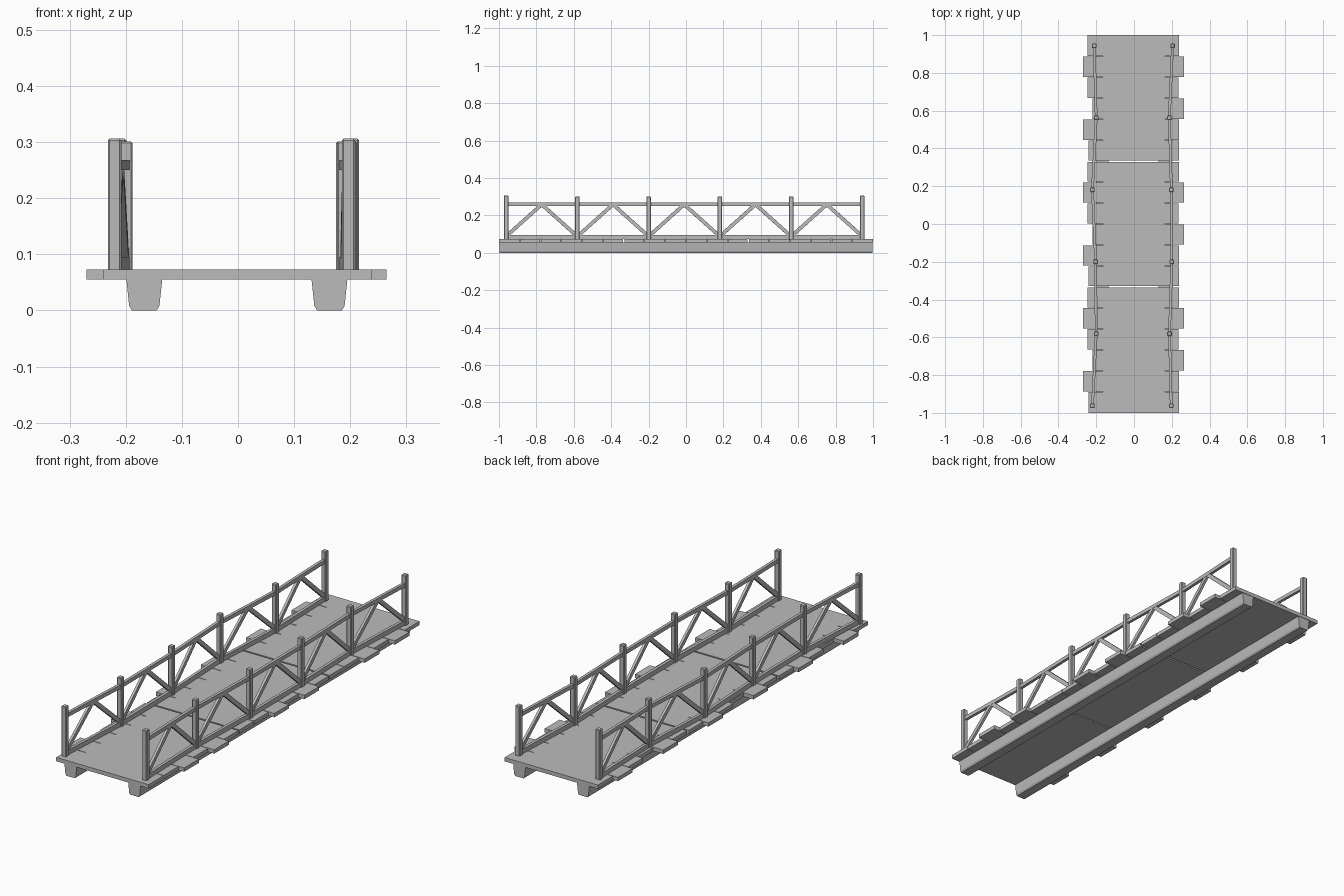
import bpy, bmesh
from mathutils import Vector, Matrix

cube = bpy.data.objects.get("Cube")
if cube:
    bpy.data.objects.remove(cube, do_unlink=True)

mat = bpy.data.materials.new("weathered grey")
mat.use_nodes = True
COLOUR = (0.5, 0.5, 0.5, 1)
mat.diffuse_color = COLOUR
mat.node_tree.nodes["Principled BSDF"].inputs["Base Color"].default_value = COLOUR


def finish(name, bm, bevel=0):
    mesh = bpy.data.meshes.new(name)
    bmesh.ops.recalc_face_normals(bm, faces=bm.faces)
    bm.to_mesh(mesh)
    bm.free()
    mesh.materials.append(mat)
    ob = bpy.data.objects.new(name, mesh)
    bpy.context.collection.objects.link(ob)
    if bevel:
        mod = ob.modifiers.new("Bevel", "BEVEL")
        mod.width, mod.segments = bevel, 1
    return ob


def box(name, lo, hi, bevel=0):
    lo, hi = Vector(lo), Vector(hi)
    bm = bmesh.new()
    bmesh.ops.create_cube(bm, size=1, matrix=Matrix.Translation((lo + hi) / 2)
                          @ Matrix.Diagonal((*(hi - lo), 1)))
    return finish(name, bm, bevel)


def bar(name, a, b, width, height):
    """Square timber running from a to b."""
    a, b = Vector(a), Vector(b)
    along = (b - a).normalized()
    side = along.cross(Vector((0, 0, 1))).normalized()
    up = side.cross(along)
    rot = Matrix((side, along, up)).transposed().to_4x4()
    bm = bmesh.new()
    bmesh.ops.create_cube(bm, size=1, matrix=Matrix.Translation((a + b) / 2) @ rot
                          @ Matrix.Diagonal((width, (b - a).length, height, 1)))
    return finish(name, bm)


def beam(name, x):
    """Tapered girder with chamfered lower edges."""
    half = [(-0.032, 0.056), (-0.027, 0.008), (-0.022, 0)]
    profile = half + [(-px, z) for px, z in reversed(half)]
    bm = bmesh.new()
    face = bm.faces.new([bm.verts.new((x + px, -0.998, z)) for px, z in profile])
    ext = bmesh.ops.extrude_face_region(bm, geom=[face])
    bmesh.ops.translate(bm, vec=(0, 1.996, 0),
                        verts=[v for v in ext["geom"] if isinstance(v, bmesh.types.BMVert)])
    return finish(name, bm)


# Support beams
beam("right_beam", -0.167)
beam("left_beam", 0.163)

# Deck: three slabs, each with six plank ends of uneven reach per side
BOTTOM, TOP, CORE = 0.055, 0.073, 0.165
SECTION = 2 / 3
PITCH = SECTION / 6
REACH = {"right": [0.245, 0.27, 0.245, 0.22, 0.27, 0.24],
         "left": [0.238, 0.265, 0.235, 0.265, 0.237, 0.238]}
for s in range(3):
    back = 1 - s * SECTION
    y0 = back - SECTION + (0.004 if s < 2 else 0)
    y1 = back - (0.004 if s else 0)
    box(f"deck_slab_{s + 1}", (-CORE, y0, BOTTOM), (CORE, y1, TOP))
    for side, sign in (("right", -1), ("left", 1)):
        for i, reach in enumerate(REACH[side]):
            hi = min(y1, back - i * PITCH - 0.0015)
            lo = max(y0, back - (i + 1) * PITCH + 0.0015)
            if s == 0 and i == 0:
                hi = 1
            if s == 2 and i == 5:
                lo = -1
            xs = sorted((sign * CORE, sign * reach))
            box(f"{side}_plank_{s * 6 + i + 1}", (xs[0], lo, BOTTOM), (xs[1], hi, TOP))

# Railings: posts wander slightly, rails and braces follow them
POST_X = {"right": [-0.22, -0.2, -0.203, -0.22, -0.2, -0.211],
          "left": [0.197, 0.188, 0.2, 0.198, 0.187, 0.204]}
for side, xs in POST_X.items():
    posts = [Vector((x, -0.962 + 0.381 * i, 0)) for i, x in enumerate(xs)]
    for i, p in enumerate(posts):
        h = 0.306 if i % 5 == 0 else 0.301
        box(f"{side}_post_{i + 1}", p + Vector((-0.012, -0.012, TOP - 0.005)),
            p + Vector((0.012, 0.012, h)), 0.003)
    for i, (p, q) in enumerate(zip(posts, posts[1:])):
        at = lambda t, z: p.lerp(q, t) + Vector((0, 0, z))
        bar(f"{side}_top_rail_{i + 1}", at(0, 0.259), at(1, 0.259), 0.014, 0.018)
        bar(f"{side}_bottom_rail_{i + 1}", at(0, 0.084), at(1, 0.084), 0.014, 0.022)
        bar(f"{side}_brace_{i + 1}_front", at(0.03, 0.098), at(0.49, 0.255), 0.012, 0.019)
        bar(f"{side}_brace_{i + 1}_back", at(0.97, 0.098), at(0.51, 0.255), 0.012, 0.019)
